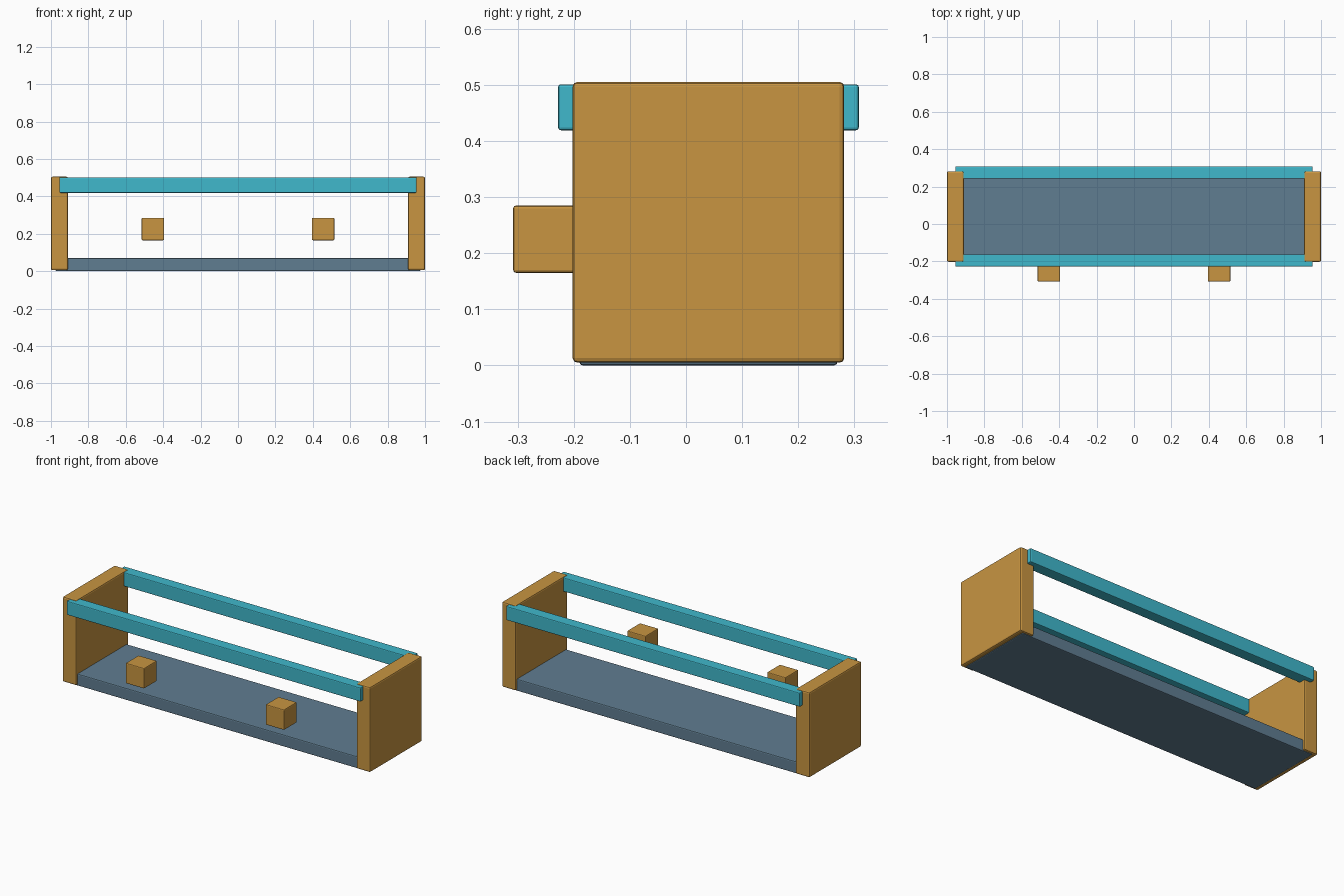
import bpy

default = bpy.data.objects.get("Cube")
if default:
    bpy.data.objects.remove(default, do_unlink=True)


def make_material(name, rgb):
    mat = bpy.data.materials.new(name)
    mat.use_nodes = True
    color = (*rgb, 1.0)
    mat.diffuse_color = color
    mat.node_tree.nodes["Principled BSDF"].inputs["Base Color"].default_value = color
    return mat


def box(name, center, size, mat, bevel):
    bpy.ops.mesh.primitive_cube_add(size=1, location=center)
    obj = bpy.context.object
    obj.name = name
    obj.scale = size
    bpy.ops.object.transform_apply(location=False, rotation=False, scale=True)
    obj.data.materials.append(mat)
    mod = obj.modifiers.new("soft_edges", "BEVEL")
    mod.width = bevel
    mod.segments = 2
    return obj


wood = make_material("warm_wood", (0.58, 0.30, 0.053))
teal = make_material("teal", (0.051, 0.479, 0.604))
slate = make_material("slate_blue", (0.117, 0.205, 0.283))

BODY_Y = 0.04  # depth centre of the shelf body

# Bottom shelf
box("bottom_shelf", (0, BODY_Y, 0.035), (1.95, 0.46, 0.07), slate, 0.006)

# End panels and wall mounting blocks, one of each per side
for side, sign in (("left", 1), ("right", -1)):
    box(f"{side}_end_panel", (sign * 0.955, BODY_Y, 0.255),
        (0.09, 0.484, 0.5), wood, 0.008)
    box(f"{side}_block", (sign * 0.455, -0.248, 0.225),
        (0.12, 0.12, 0.12), wood, 0.005)

# Upper rails along the front and back edges
for side, sign in (("front", -1), ("back", 1)):
    box(f"{side}_rail", (0, BODY_Y + sign * 0.235, 0.46),
        (1.91, 0.066, 0.082), teal, 0.005)
